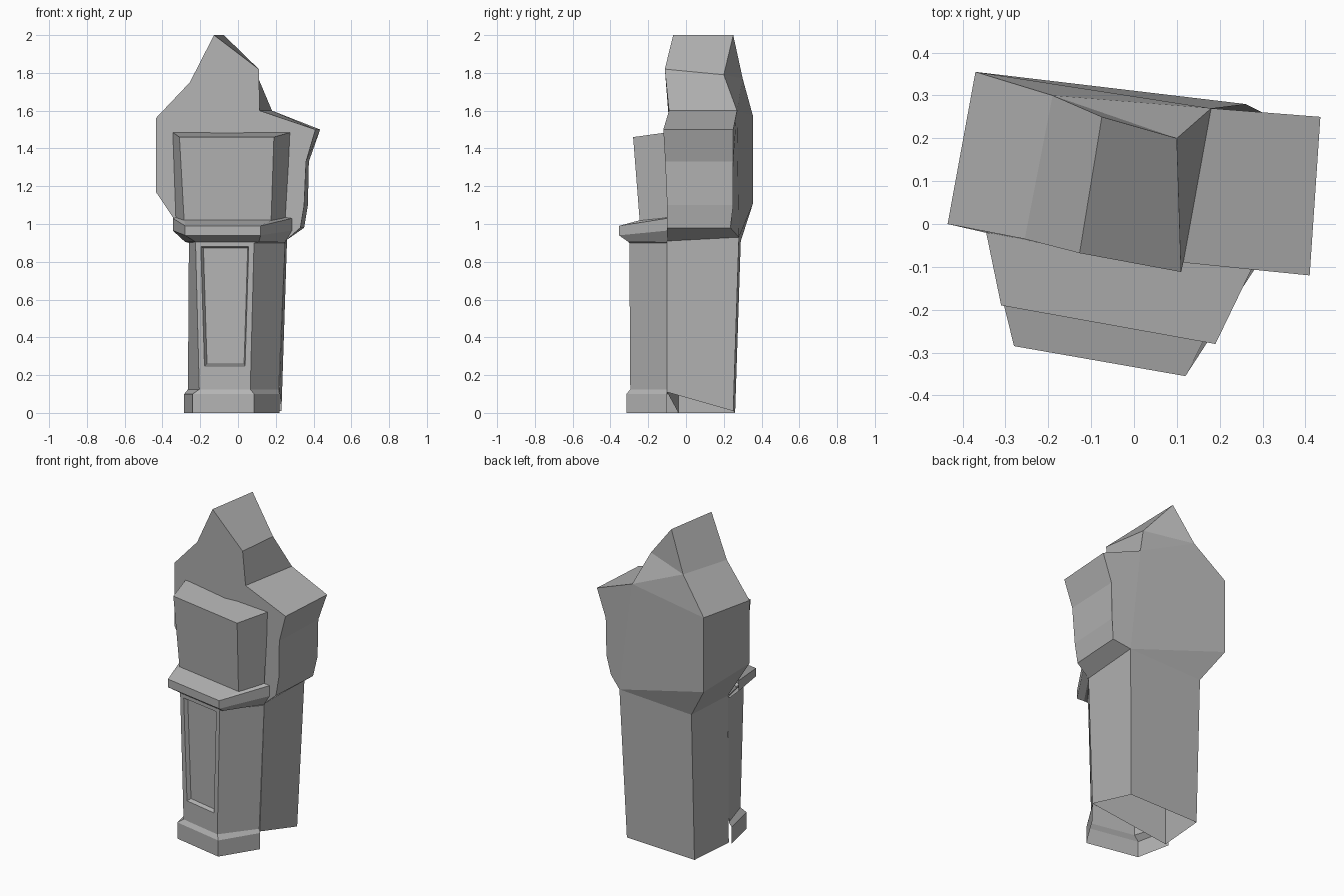
import bpy
import bmesh
from mathutils import Vector

cube = bpy.data.objects.get("Cube")
if cube:
    bpy.data.objects.remove(cube, do_unlink=True)

stone = bpy.data.materials.new("grey_stone")
stone.use_nodes = True
colour = (0.45, 0.45, 0.45, 1)
stone.diffuse_color = colour
stone.node_tree.nodes["Principled BSDF"].inputs["Base Color"].default_value = colour


def finish(bm, name):
    """Turn the mesh into a flat shaded stone object."""
    mesh = bpy.data.meshes.new(name)
    bm.to_mesh(mesh)
    bm.free()
    mesh.materials.append(stone)
    part = bpy.data.objects.new(name, mesh)
    bpy.context.collection.objects.link(part)
    return part


def add_ring(bm, points):
    return [bm.verts.new(point) for point in points]


def bay_ring(left_back, left_front, right_front, right_back, front_z, back_z=None):
    """Three-sided bay outline, open towards the wall, with its own back height."""
    back_z = front_z if back_z is None else back_z
    return [(*left_back, back_z), (*left_front, front_z),
            (*right_front, front_z), (*right_back, back_z)]


def build_bay(name, rings, close_top=False):
    """Join stacked bay outlines with faces; return the mesh for more detail."""
    bm = bmesh.new()
    loops = [add_ring(bm, ring) for ring in rings]
    for low, high in zip(loops, loops[1:]):
        for i in range(len(low) - 1):
            bm.faces.new((low[i], low[i + 1], high[i + 1], high[i]))
    if close_top:
        bm.faces.new(loops[-1])
    bm.normal_update()
    return bm


# Broken wall: front and back outlines, anticlockwise from the lower left
front_outline = [
    (-.265, -.04, 0), (.22, -.1, .11), (.25, -.1, .91), (.33, -.1, .98),
    (.35, -.1, 1.1), (.36, -.11, 1.33), (.41, -.12, 1.5), (.115, -.09, 1.6),
    (.11, -.112, 1.82), (-.127, -.068, 2), (-.255, -.035, 1.75),
    (-.435, 0, 1.56), (-.435, 0, 1.17), (-.26, -.04, .91)]
back_outline = [
    (-.24, .26, 0), (.23, .25, .01), (.26, .28, .93), (.35, .235, .98),
    (.37, .25, 1.1), (.375, .25, 1.33), (.435, .25, 1.5), (.18, .27, 1.6),
    (.1, .2, 1.79), (-.075, .25, 2), (-.19, .3, 1.77),
    (-.37, .355, 1.57), (-.37, .355, 1.11), (-.24, .29, .91)]

bm = bmesh.new()
front = add_ring(bm, front_outline)
back = add_ring(bm, back_outline)
bm.faces.new(front)
for i in range(1, len(front)):
    j = (i + 1) % len(front)
    bm.faces.new((front[i], back[i], back[j], front[j]))

# Back of the wall: shaft, main face, right wing and broken peak
for patch in ((0, 1, 2, 13), (2, 12, 13), (2, 7, 11, 12), (2, 3, 4, 5, 6, 7),
              (7, 10, 11), (7, 8, 10), (8, 9, 10)):
    bm.faces.new([back[i] for i in reversed(patch)])
bmesh.ops.recalc_face_normals(bm, faces=bm.faces[:])
finish(bm, "broken_wall")

# Plinth with a sloped upper lip
plinth = ((-.285, -.04), (-.24, -.25), (.085, -.315), (.22, -.1))
shaft_low = ((-.265, -.04), (-.205, -.24), (.065, -.295), (.215, -.1))
shaft_high = ((-.26, -.04), (-.225, -.245), (.085, -.3), (.25, -.1))
bm = build_bay("plinth", [bay_ring(*plinth, 0), bay_ring(*plinth, .1),
                          bay_ring(*shaft_low, .125)])
finish(bm, "plinth")

# Shaft with a sunken front panel
bm = build_bay("shaft", [bay_ring(*shaft_low, .125), bay_ring(*shaft_high, .91)])
bm.faces.ensure_lookup_table()
panel = bm.faces[1]
bmesh.ops.inset_individual(bm, faces=[panel], thickness=.04)
for vert in sorted(panel.verts, key=lambda v: v.co.z)[:2]:
    vert.co += Vector((0, 0, .095))
bmesh.ops.inset_individual(bm, faces=[panel], thickness=.014, depth=-.022)
finish(bm, "shaft")

# Projecting cornice, sloping up to the upper block
cornice_low = ((-.28, -.03), (-.225, -.245), (.11, -.305), (.25, -.1))
cornice = ((-.345, -.02), (-.28, -.285), (.12, -.355), (.285, -.1))
block_low = ((-.33, -.02), (-.285, -.165), (.175, -.245), (.25, -.1))
block_high = ((-.345, -.02), (-.31, -.19), (.19, -.28), (.277, -.1))
bm = build_bay("cornice", [bay_ring(*shaft_high, .9), bay_ring(*cornice_low, .905),
                           bay_ring(*cornice, .94, .965), bay_ring(*cornice, .99, 1.03),
                           bay_ring(*block_low, 1.02, 1.035)])
finish(bm, "cornice")

# Upper block leaning outwards
bm = build_bay("upper_block", [bay_ring(*block_low, 1.015, 1.03),
                               bay_ring(*block_high, 1.46, 1.485)], close_top=True)
finish(bm, "upper_block")
